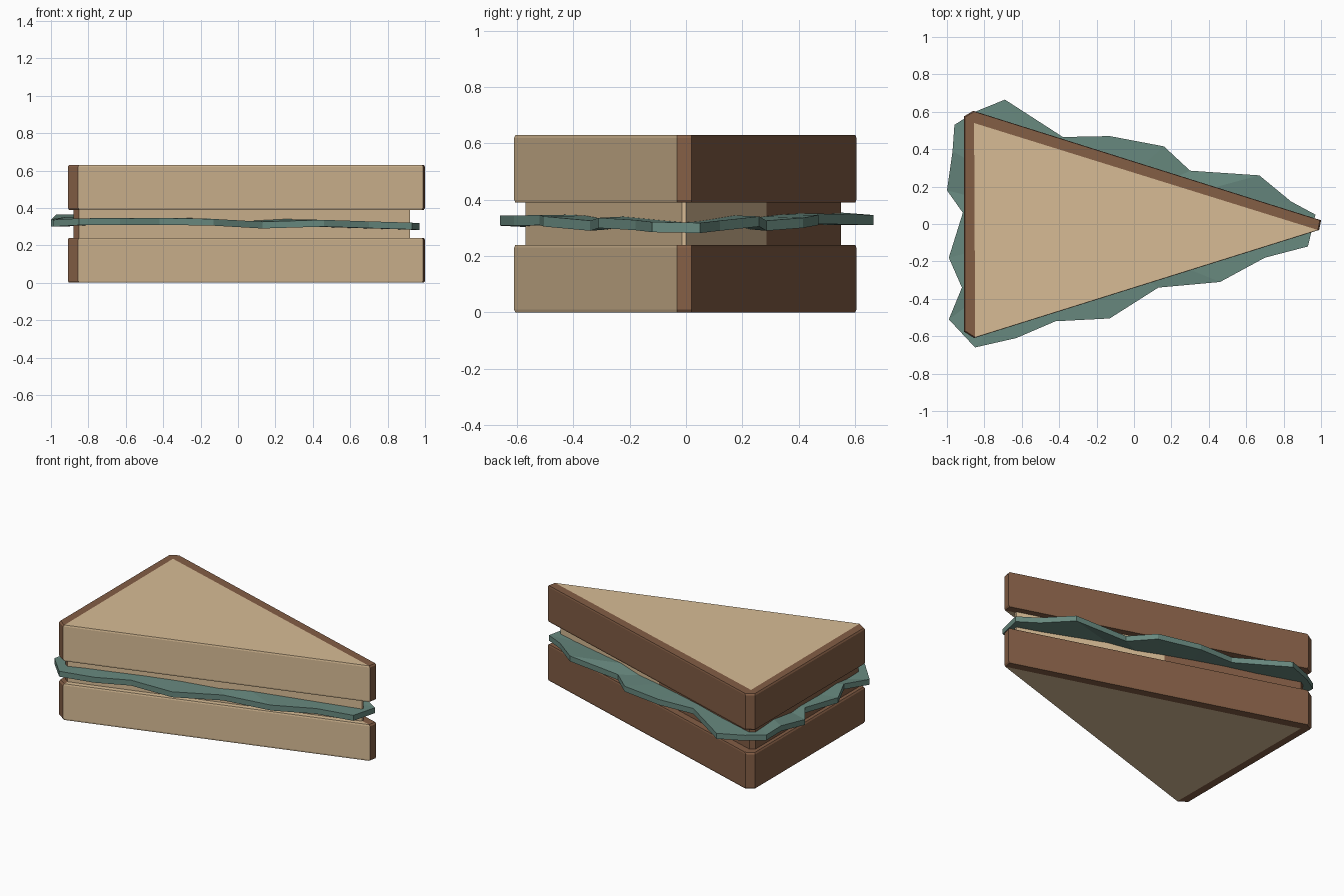
import bpy, bmesh
from mathutils import Vector

if "Cube" in bpy.data.objects:
    bpy.data.objects.remove(bpy.data.objects["Cube"])


def material(name, rgb):
    m = bpy.data.materials.new(name)
    m.diffuse_color = (*rgb, 1)
    m.use_nodes = True
    m.node_tree.nodes["Principled BSDF"].inputs["Base Color"].default_value = m.diffuse_color
    return m


CRUMB = material("bread crumb", (0.68, 0.50, 0.30))
CRUST = material("bread crust", (0.23, 0.112, 0.06))
GREEN = material("lettuce green", (0.138, 0.25, 0.212))


def finish(bm, name, mats):
    bmesh.ops.recalc_face_normals(bm, faces=bm.faces)
    mesh = bpy.data.meshes.new(name)
    bm.to_mesh(mesh)
    bm.free()
    for m in mats:
        mesh.materials.append(m)
    ob = bpy.data.objects.new(name, mesh)
    bpy.context.collection.objects.link(ob)
    return ob


def add_face(bm, verts, mat):
    f = bm.faces.new(verts)
    f.material_index = mat
    return f


# Wedge outline: edge 0 is the cut side, all others carry crust
OUTLINE = [(-0.855, -0.61), (0.99, -0.032), (1.0, 0.02),
           (-0.86, 0.605), (-0.91, 0.575), (-0.91, -0.575)]
CRUMB_CORNER = (-0.855, 0.54)


def bread_slice(name, z0, z1):
    bm = bmesh.new()
    rings = []
    for z, s in ((z0, 0.993), (z0 + 0.01, 1), (z1 - 0.01, 1), (z1, 0.993)):
        rings.append([bm.verts.new((x * s, y * s, z)) for x, y in OUTLINE])
    # sides with a tiny chamfer
    n = len(OUTLINE)
    for lo, hi in zip(rings, rings[1:]):
        for i in range(n):
            j = (i + 1) % n
            add_face(bm, (lo[i], lo[j], hi[j], hi[i]), 0 if i == 0 else 1)
    # caps: crumb triangle with crust strips on two sides
    for ring, z in ((rings[0], z0), (rings[-1], z1)):
        a, b, c, d, e, f = ring
        inner = bm.verts.new((*CRUMB_CORNER, z))
        add_face(bm, (a, b, inner), 0)
        add_face(bm, (b, c, d, inner), 1)
        add_face(bm, (inner, d, e, f, a), 1)
    return finish(bm, name, (CRUMB, CRUST))


bread_slice("bottom_bread", 0.0, 0.24)
bread_slice("top_bread", 0.39, 0.63)

# Recessed filling between the slices; crust coloured around the back left corner
bm = bmesh.new()
pts = [(-0.85, -0.57), (0.92, -0.015), (0.92, 0.0), (0.0, 0.285), (-0.85, 0.55),
       (-0.88, 0.53), (-0.88, -0.55)]
lo = [bm.verts.new((x, y, 0.235)) for x, y in pts]
hi = [bm.verts.new((x, y, 0.395)) for x, y in pts]
for i in range(len(pts)):
    j = (i + 1) % len(pts)
    add_face(bm, (lo[i], lo[j], hi[j], hi[i]), 1 if i >= 3 else 0)
add_face(bm, lo, 0)
add_face(bm, hi, 0)
finish(bm, "filling", (CRUMB, CRUST))

# Ragged lettuce leaf: rim points (x, y, underside height)
RIM = [(-0.69, 0.665, .31), (-0.38, 0.465, .315), (-0.13, 0.47, .31), (0.16, 0.415, .30),
       (0.30, 0.285, .29), (0.67, 0.26, .305), (0.84, 0.12, .29), (0.97, 0.05, .282),
       (0.93, -0.12, .285), (0.70, -0.18, .292), (0.46, -0.31, .30), (0.13, -0.34, .29),
       (-0.13, -0.505, .305), (-0.42, -0.52, .31), (-0.63, -0.61, .308), (-0.85, -0.66, .308),
       (-0.99, -0.51, .30), (-0.92, -0.34, .315), (-0.99, -0.18, .305), (-0.915, 0.06, .31),
       (-1.0, 0.18, .30), (-0.97, 0.39, .33), (-0.96, 0.53, .32), (-0.85, 0.60, .315)]
bm = bmesh.new()
centre = Vector((-0.3, 0, 0.315))
layers = []
for dz in (0, 0.036):
    up = Vector((0, 0, dz))
    outer = [bm.verts.new(Vector(p) + up) for p in RIM]
    hub = bm.verts.new(centre + up)
    layers.append(outer)
    for i in range(len(RIM)):
        add_face(bm, (outer[i], outer[(i + 1) % len(RIM)], hub), 0)
for i in range(len(RIM)):
    j = (i + 1) % len(RIM)
    add_face(bm, (layers[0][i], layers[0][j], layers[1][j], layers[1][i]), 0)
finish(bm, "lettuce", (GREEN,))
